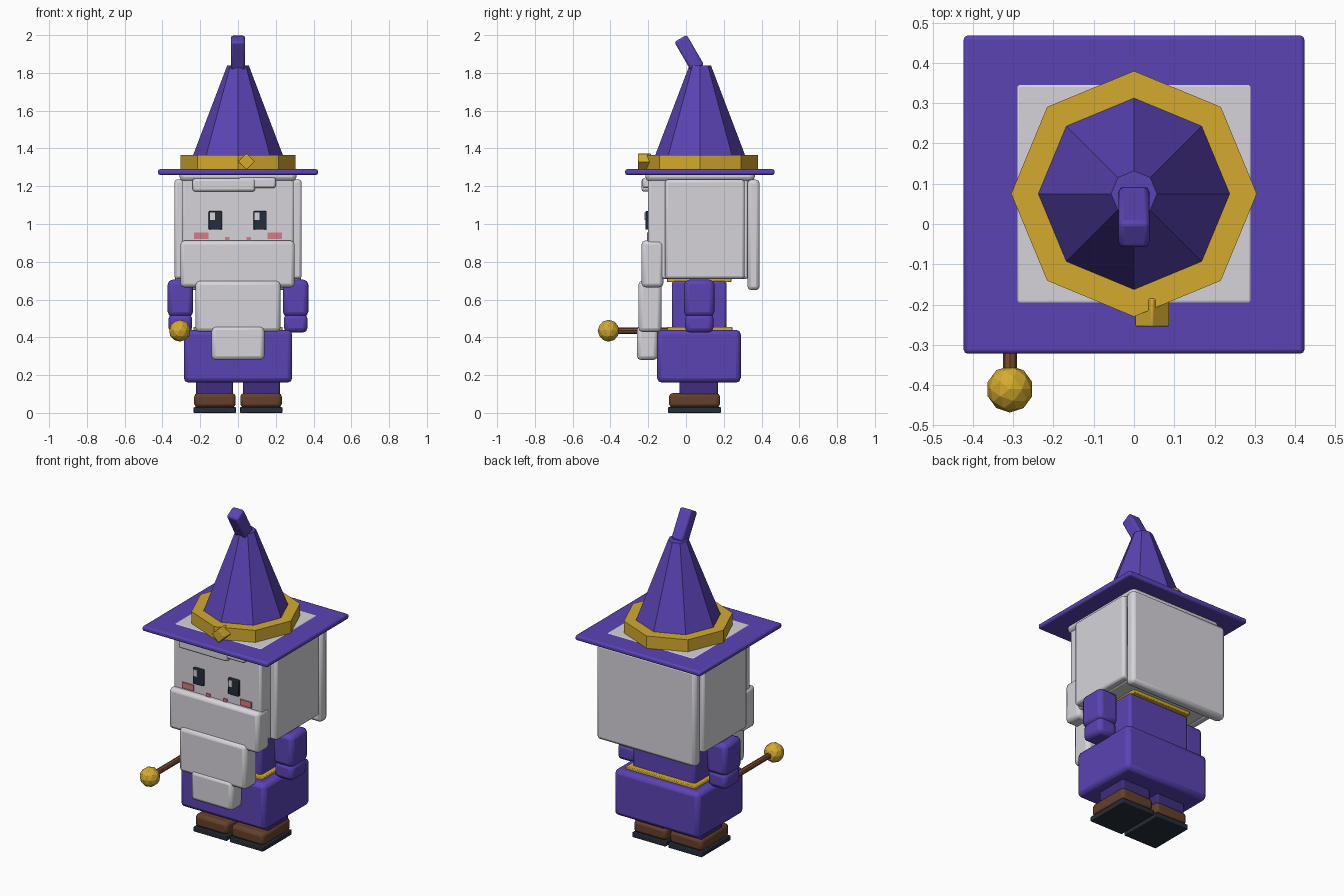
import bpy
import math

default = bpy.data.objects.get("Cube")
if default:
    bpy.data.objects.remove(default, do_unlink=True)


def material(name, hex_code):
    def linear(c):
        return c / 12.92 if c <= 0.04045 else ((c + 0.055) / 1.055) ** 2.4
    rgb = [linear(int(hex_code[i:i + 2], 16) / 255) for i in (0, 2, 4)]
    mat = bpy.data.materials.new(name)
    mat.use_nodes = True
    mat.diffuse_color = (*rgb, 1)
    mat.node_tree.nodes["Principled BSDF"].inputs["Base Color"].default_value = (*rgb, 1)
    return mat


PURPLE = material("purple_cloth", "5B43B4")
DARK_PURPLE = material("dark_purple_cloth", "3E2D7E")
WHITE = material("white_hair", "D6D4DA")
GOLD = material("gold", "D4AB30")
BROWN = material("brown_leather", "64402B")
WOOD = material("staff_wood", "7A4D30")
NAVY = material("dark_navy", "262D3A")
PINK = material("pink", "D77C83")


def finish(name, mat, bevel=0):
    obj = bpy.context.object
    obj.name = name
    obj.data.materials.append(mat)
    if bevel:
        mod = obj.modifiers.new("Rounded edges", "BEVEL")
        mod.width = bevel
        mod.segments = 2
        bpy.ops.object.shade_smooth_by_angle(angle=math.radians(30))
    return obj


def box(name, mat, x, y, z, bevel=0.0):
    """Box from (min, max) ranges along each axis."""
    ranges = (x, y, z)
    bpy.ops.mesh.primitive_cube_add(size=1, location=[(a + b) / 2 for a, b in ranges])
    obj = bpy.context.object
    obj.scale = [b - a for a, b in ranges]
    bpy.ops.object.transform_apply(location=False, rotation=False, scale=True)
    return finish(name, mat, bevel)


def pair(name, mat, x, y, z, bevel=0.0):
    """Mirrored boxes; x is given for the left (+x) side."""
    box("left_" + name, mat, x, y, z, bevel)
    box("right_" + name, mat, (-x[1], -x[0]), y, z, bevel)


def octagon(name, mat, r1, r2, z):
    bpy.ops.mesh.primitive_cone_add(vertices=8, radius1=r1, radius2=r2, depth=z[1] - z[0],
                                    location=(0, 0.075, (z[0] + z[1]) / 2))
    return finish(name, mat)


# Boots and legs
pair("sole", NAVY, (0.01, 0.235), (-0.095, 0.185), (0, 0.03), 0.004)
pair("boot", BROWN, (0.012, 0.232), (-0.09, 0.18), (0.028, 0.105), 0.02)
pair("leg", DARK_PURPLE, (0.027, 0.222), (-0.035, 0.17), (0.09, 0.18), 0.01)

# Robe
box("robe_skirt", PURPLE, (-0.287, 0.287), (-0.153, 0.29), (0.16, 0.44), 0.025)
box("belt", GOLD, (-0.235, 0.235), (-0.1, 0.245), (0.43, 0.456), 0.004)
box("torso", PURPLE, (-0.21, 0.21), (-0.075, 0.215), (0.42, 0.7), 0.015)
box("collar", GOLD, (-0.2, 0.2), (-0.1, 0.24), (0.692, 0.72), 0.004)
pair("arm", PURPLE, (0.238, 0.372), (-0.01, 0.15), (0.51, 0.705), 0.025)
pair("hand", PURPLE, (0.243, 0.368), (-0.005, 0.145), (0.425, 0.525), 0.025)

# Head and hair
box("head", WHITE, (-0.295, 0.295), (-0.2, 0.33), (0.71, 1.25), 0.012)
pair("side_hair", WHITE, (0.285, 0.337), (-0.11, 0.31), (0.71, 1.235), 0.014)
box("back_hair", WHITE, (-0.333, 0.333), (0.325, 0.39), (0.65, 1.235), 0.02)
box("hair_cap", WHITE, (-0.31, 0.31), (-0.215, 0.365), (1.225, 1.292), 0.025)
box("long_fringe", WHITE, (-0.24, 0.09), (-0.235, -0.19), (1.172, 1.24), 0.012)
box("short_fringe", WHITE, (0.0, 0.2), (-0.23, -0.19), (1.19, 1.245), 0.012)

# Beard, in three overlapping tiers
box("upper_beard", WHITE, (-0.305, 0.3), (-0.235, -0.12), (0.665, 0.912), 0.02)
box("middle_beard", WHITE, (-0.225, 0.225), (-0.252, -0.13), (0.428, 0.7), 0.022)
box("lower_beard", WHITE, (-0.14, 0.14), (-0.26, -0.15), (0.28, 0.46), 0.022)

# Face details
for side, cx in (("left", 0.117), ("right", -0.12)):
    box(side + "_eye", NAVY, (cx - 0.035, cx + 0.035), (-0.215, -0.195), (0.97, 1.068), 0.004)
    box(side + "_eye_shine", WHITE, (cx - 0.029, cx - 0.003), (-0.219, -0.211), (1.02, 1.06))
pair("cheek", PINK, (0.157, 0.234), (-0.207, -0.198), (0.92, 0.955))
pair("mouth_corner", PINK, (0.045, 0.07), (-0.207, -0.198), (0.89, 0.93))

# Hat
box("hat_brim", PURPLE, (-0.423, 0.423), (-0.322, 0.468), (1.26, 1.29), 0.01)
octagon("hat_cone", PURPLE, 0.268, 0.057, (1.285, 1.84))
octagon("hat_band", GOLD, 0.305, 0.305, (1.29, 1.365))
tip = box("hat_tip", PURPLE, (-0.038, 0.038), (-0.021, 0.055), (1.811, 1.995), 0.012)
tip.rotation_euler.x = math.radians(30)
buckle = box("hat_buckle", GOLD, (0.014, 0.076), (-0.255, -0.185), (1.299, 1.361), 0.004)
buckle.rotation_euler.y = math.radians(45)

# Staff held in the right hand
bpy.ops.mesh.primitive_cylinder_add(vertices=8, radius=0.017, depth=0.45,
                                    location=(-0.308, -0.155, 0.435),
                                    rotation=(math.radians(90), 0, 0))
finish("staff_rod", WOOD)
bpy.ops.mesh.primitive_ico_sphere_add(subdivisions=2, radius=0.058,
                                      location=(-0.308, -0.41, 0.435))
finish("staff_orb", GOLD)
